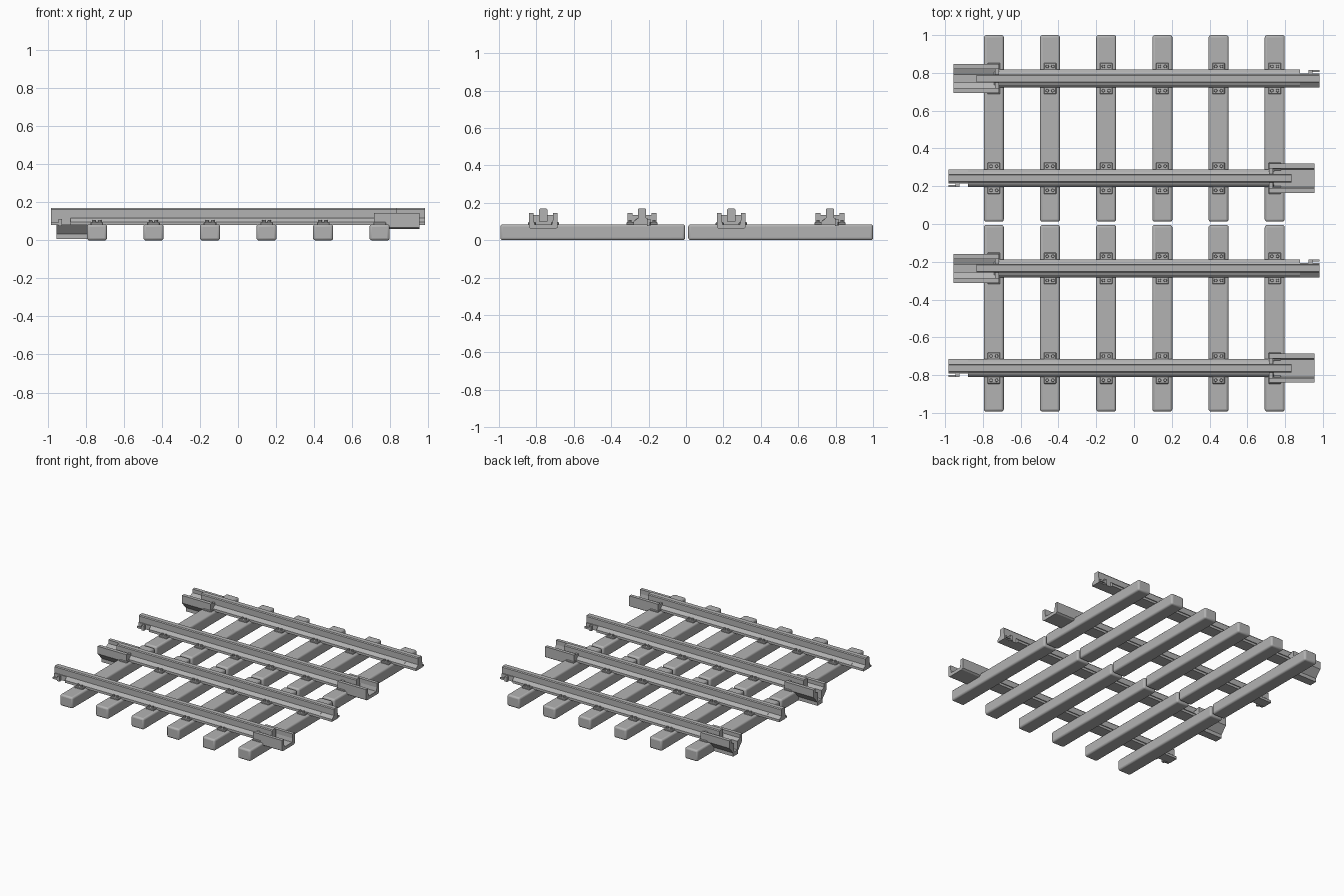
import bpy, bmesh, math

old = bpy.data.objects.get("Cube")
if old:
    bpy.data.objects.remove(old, do_unlink=True)

GREY = (0.45, 0.45, 0.45, 1)
mat = bpy.data.materials.new("plain grey")
mat.use_nodes = True
mat.diffuse_color = GREY
bsdf = mat.node_tree.nodes["Principled BSDF"]
bsdf.inputs["Base Color"].default_value = GREY
bsdf.inputs["Roughness"].default_value = 0.7


def finish(bm, name, loc, turned=False, bevel=0, segments=1):
    bmesh.ops.recalc_face_normals(bm, faces=bm.faces)
    mesh = bpy.data.meshes.new(name)
    bm.to_mesh(mesh)
    bm.free()
    mesh.materials.append(mat)
    ob = bpy.data.objects.new(name, mesh)
    bpy.context.collection.objects.link(ob)
    ob.location = loc
    ob.rotation_euler.z = math.pi if turned else 0
    if bevel:
        mod = ob.modifiers.new("Bevel", "BEVEL")
        mod.width = bevel
        mod.segments = segments
    return ob


def extrude(bm, profile, x0, x1):
    """Sweep a closed (y, z) profile along x."""
    face = bm.faces.new([bm.verts.new((x0, y, z)) for y, z in profile])
    out = bmesh.ops.extrude_face_region(bm, geom=[face])
    new = [g for g in out["geom"] if isinstance(g, bmesh.types.BMVert)]
    bmesh.ops.translate(bm, verts=new, vec=(x1 - x0, 0, 0))


def box(bm, x0, x1, y0, y1, z0, z1):
    extrude(bm, [(y0, z0), (y1, z0), (y1, z1), (y0, z1)], x0, x1)


def mirrored(half):
    """Close a right-hand half profile by mirroring it in y."""
    return half + [(-y, z) for y, z in reversed(half)]


RAIL = mirrored([(0.047, 0.08), (0.047, 0.098), (0.034, 0.112),
                 (0.022, 0.118), (0.022, 0.163), (0.017, 0.17)])
HEAD = mirrored([(0.022, 0.1), (0.022, 0.163), (0.017, 0.17)])
# Flat-bottomed cup, and the deeper cup with a sloping underside and keel
SHALLOW = mirrored([(0.065, 0.06), (0.077, 0.068), (0.077, 0.145),
                    (0.052, 0.145), (0.052, 0.112), (0.046, 0.085)])
DEEP = mirrored([(0.03, 0.008), (0.03, 0.035), (0.077, 0.088), (0.077, 0.145),
                 (0.05, 0.145), (0.05, 0.118), (0.02, 0.105), (0.02, 0.04)])


def build_rail(y, turned):
    # Rail bar: full section, then the bare head reaching into the socket
    bm = bmesh.new()
    extrude(bm, RAIL, -0.88, 0.74)
    extrude(bm, HEAD, 0.74, 0.835)
    # Plug end, with the foot cut back on the outer side
    extrude(bm, HEAD, -0.983, -0.88)
    extrude(bm, [(-0.028, 0.08), (0.047, 0.08), (0.047, 0.098),
                 (0.022, 0.118), (-0.028, 0.118)], -0.983, -0.88)
    finish(bm, "rail", (0, y, 0), turned)

    # Latch hook on the plug end
    bm = bmesh.new()
    box(bm, -0.945, -0.925, -0.046, -0.026, 0.075, 0.112)
    box(bm, -0.983, -0.925, -0.046, -0.036, 0.082, 0.095)
    finish(bm, "plug_latch", (0, y, 0), turned)

    # Socket cup that receives the next rail
    bm = bmesh.new()
    extrude(bm, DEEP if turned else SHALLOW, 0.715, 0.955)
    box(bm, 0.715, 0.735, -0.07, 0.07, 0.09, 0.135)
    finish(bm, "rail_socket", (0, y, 0), turned)


def build_clips(x, y):
    # Bolted clip plates on both sides of the rail foot
    bm = bmesh.new()
    for side in (-1, 1):
        a, b = sorted((side * 0.04, side * 0.083))
        box(bm, x - 0.033, x + 0.033, a, b, 0.08, 0.096)
    finish(bm, "rail_clips", (0, y, 0), bevel=0.003)
    bm = bmesh.new()
    for side in (-1, 1):
        for dx in (-0.015, 0.015):
            ret = bmesh.ops.create_cone(bm, cap_ends=True, segments=8,
                                        radius1=0.01, radius2=0.008, depth=0.02)
            bmesh.ops.translate(bm, verts=ret["verts"],
                                vec=(x + dx, side * 0.064, 0.098))
    finish(bm, "clip_bolts", (0, y, 0))


SLEEPERS = [-0.742 + 0.2974 * i for i in range(6)]

for centre in (0.506, -0.499):
    rails = ((centre - 0.264, False), (centre + 0.264, True))
    for y, turned in rails:
        build_rail(y, turned)
    for x in SLEEPERS:
        # Sleeper beam
        bm = bmesh.new()
        box(bm, -0.053, 0.053, -0.494, 0.494, 0, 0.085)
        beam = finish(bm, "sleeper", (x, centre, 0), bevel=0.013, segments=3)
        bpy.ops.object.select_all(action="DESELECT")
        beam.select_set(True)
        bpy.context.view_layer.objects.active = beam
        bpy.ops.object.shade_smooth_by_angle(angle=math.radians(40))
        for y, _ in rails:
            build_clips(x, y)
